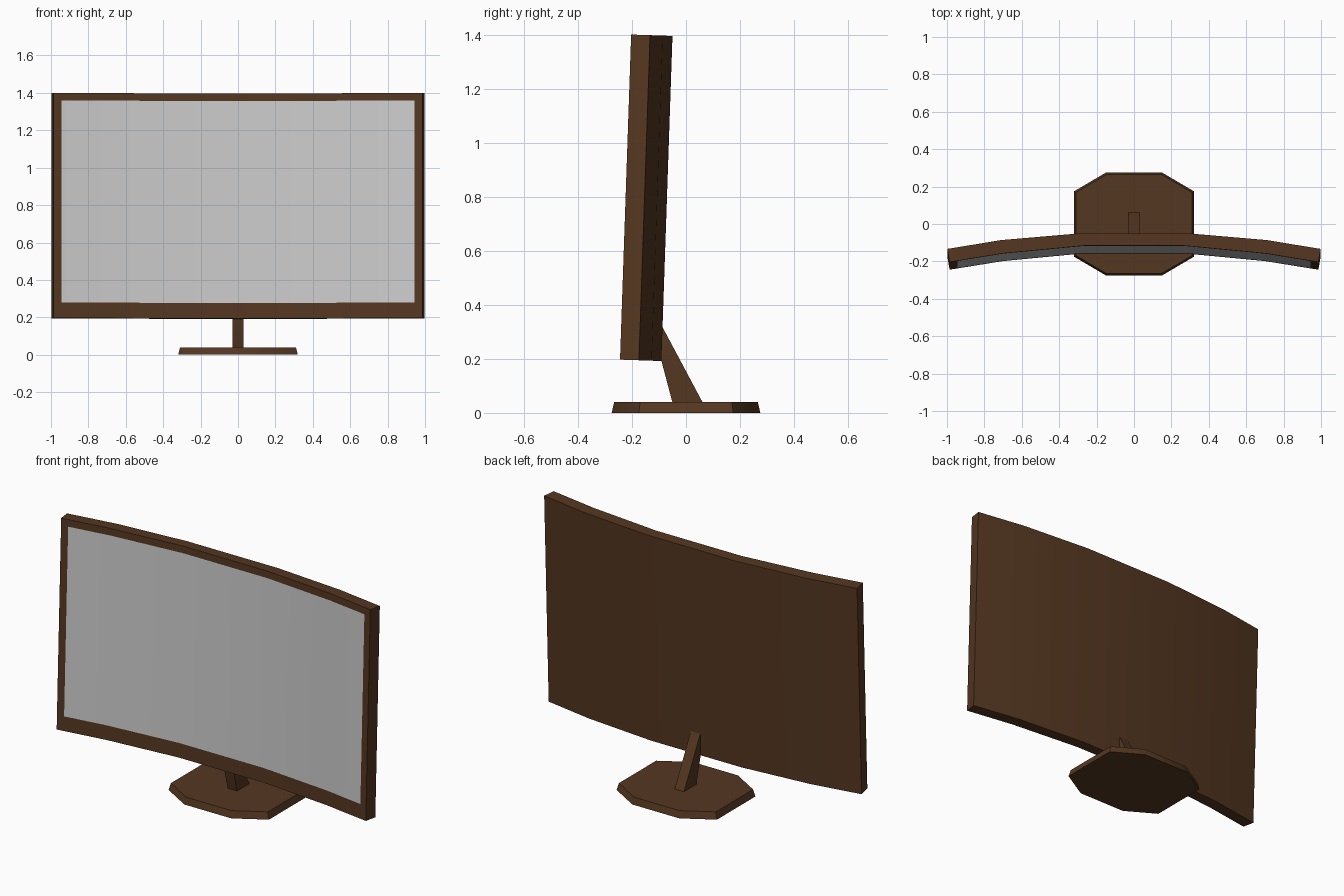
import bpy, bmesh

if "Cube" in bpy.data.objects:
    bpy.data.objects.remove(bpy.data.objects["Cube"])

TILT = 0.0342


def material(name, rgb):
    mat = bpy.data.materials.new(name)
    mat.diffuse_color = (*rgb, 1)
    mat.use_nodes = True
    mat.node_tree.nodes["Principled BSDF"].inputs["Base Color"].default_value = mat.diffuse_color
    return mat


def finish(name, bm, mat=None):
    bmesh.ops.remove_doubles(bm, verts=bm.verts[:], dist=1e-5)
    mesh = bpy.data.meshes.new(name)
    bm.to_mesh(mesh)
    bm.free()
    obj = bpy.data.objects.new(name, mesh)
    bpy.context.collection.objects.link(obj)
    if mat:
        mesh.materials.append(mat)
    bpy.ops.object.select_all(action='DESELECT')
    bpy.context.view_layer.objects.active = obj
    obj.select_set(True)
    bpy.ops.object.shade_smooth_by_angle(angle=0.87)
    return obj


def loft(name, lower, upper, mat):
    """Closed solid between two matching rings of points."""
    bm = bmesh.new()
    a = [bm.verts.new(p) for p in lower]
    b = [bm.verts.new(p) for p in upper]
    n = len(a)
    for i in range(n):
        j = (i + 1) % n
        bm.faces.new((a[i], a[j], b[j], b[i]))
    bm.faces.new(a[::-1])
    bm.faces.new(b)
    bmesh.ops.recalc_face_normals(bm, faces=bm.faces[:])
    return finish(name, bm, mat)


def mirrored(half):
    return [(-x, y) for x, y in reversed(half)] + half


def tilted(p, z):
    """Lean the curved screen section back slightly."""
    x, y = p
    return (x, y - TILT * (1.4 - z), z - TILT * (y + 0.2))


brown = material("brown", (0.09, 0.038, 0.015))

# Curved panel sections, seen from above
front = mirrored([(0.27, -0.116), (0.7, -0.157), (0.945, -0.1965), (0.986, -0.203)])
back = mirrored([(0.29, -0.05), (0.71, -0.086), (0.957, -0.1265), (0.998, -0.133)])
rows = [0.197, 0.28, 1.36, 1.4]
last = len(front) - 1

# Housing with bezel, and the flush screen
housing, screen = bmesh.new(), bmesh.new()


def quad(bm, *pts):
    bm.faces.new([bm.verts.new(tilted(p, z)) for p, z in pts])


for i in range(last):
    f0, f1, b0, b1 = front[i], front[i + 1], back[i], back[i + 1]
    for r in range(3):
        z0, z1 = rows[r], rows[r + 1]
        target = screen if r == 1 and 0 < i < last - 1 else housing
        quad(target, (f0, z0), (f1, z0), (f1, z1), (f0, z1))
        quad(housing, (b1, z0), (b0, z0), (b0, z1), (b1, z1))
    quad(housing, (f0, rows[3]), (f1, rows[3]), (b1, rows[3]), (b0, rows[3]))
    quad(housing, (b0, rows[0]), (b1, rows[0]), (f1, rows[0]), (f0, rows[0]))
for r in range(3):
    z0, z1 = rows[r], rows[r + 1]
    quad(housing, (front[-1], z0), (back[-1], z0), (back[-1], z1), (front[-1], z1))
    quad(housing, (back[0], z0), (front[0], z0), (front[0], z1), (back[0], z1))
finish("housing", housing, brown)
finish("screen", screen)

# Slanted stand neck
side = [(-0.05, 0.038), (0.062, 0.038), (-0.091, 0.325), (-0.093, 0.2)]
loft("stand_neck", [(-0.03, y, z) for y, z in side], [(0.03, y, z) for y, z in side], brown)

# Eight-sided base with tapered rim
corner = [(0.15, -0.275), (0.32, -0.175), (0.32, 0.175), (0.15, 0.275)]
ring = corner + [(-x, y) for x, y in reversed(corner)]
loft("base", [(x, y, 0) for x, y in ring],
     [(x * 0.967, y * 0.967, 0.04) for x, y in ring], brown)
